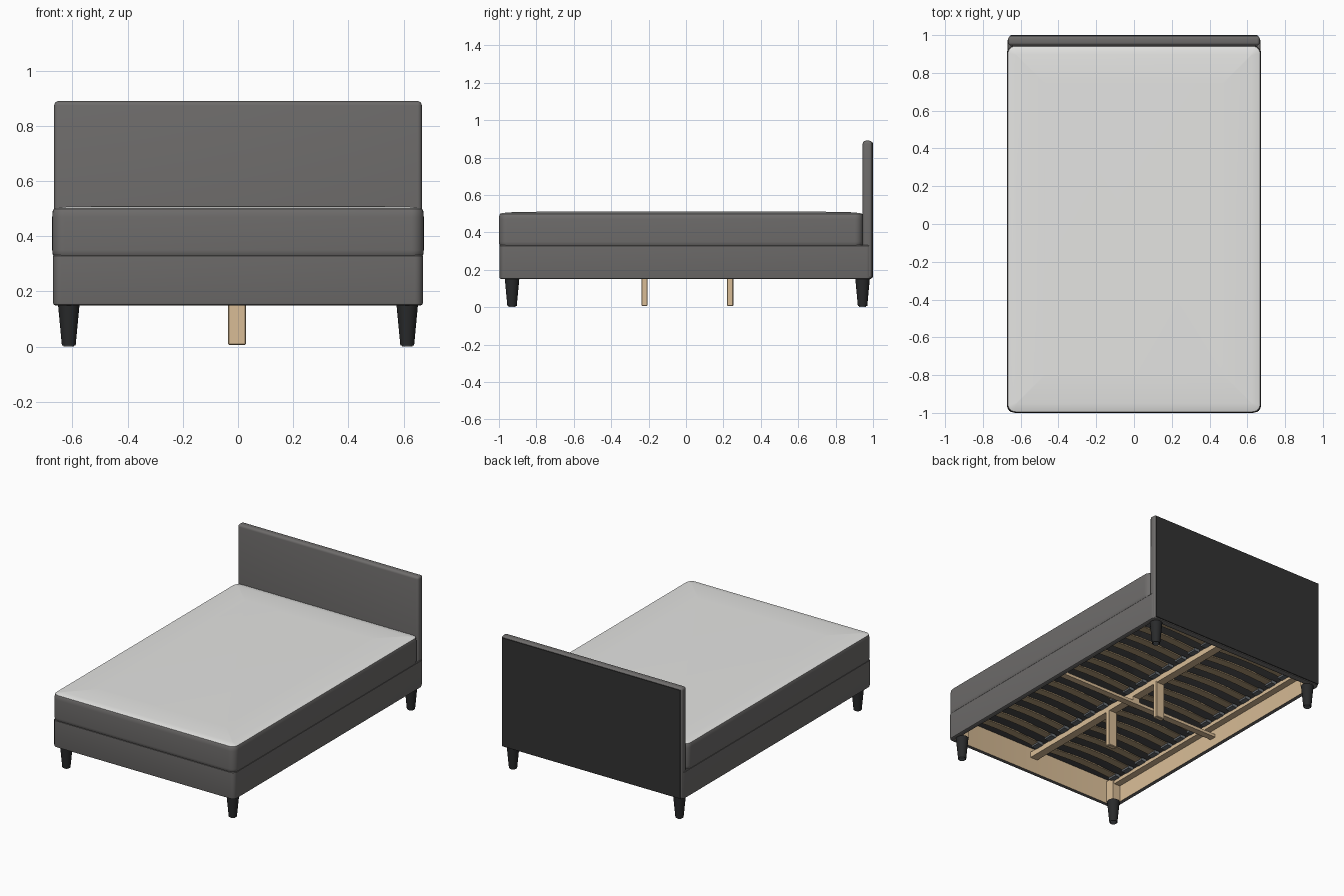
import bpy, bmesh, math

if "Cube" in bpy.data.objects:
    bpy.data.objects.remove(bpy.data.objects["Cube"])


def mat(name, r, g, b):
    m = bpy.data.materials.new(name)
    m.diffuse_color = (r, g, b, 1)
    m.use_nodes = True
    m.node_tree.nodes["Principled BSDF"].inputs["Base Color"].default_value = m.diffuse_color
    return m


FABRIC = mat("grey_fabric", 0.155, 0.149, 0.146)
SHEET = mat("light_mattress_top", 0.78, 0.78, 0.765)
BACKING = mat("dark_backing", 0.032, 0.032, 0.032)
UNDERSIDE = mat("dark_grey_underside", 0.085, 0.085, 0.087)
BLACK = mat("black_leg", 0.022, 0.023, 0.024)
WOOD = mat("pale_wood", 0.69, 0.505, 0.305)
SLAT = mat("brown_slat", 0.45, 0.33, 0.19)
HOLDER = mat("slat_holder_grey", 0.14, 0.155, 0.17)


def finish(bm, name, mats, smooth=None):
    bmesh.ops.recalc_face_normals(bm, faces=bm.faces)
    me = bpy.data.meshes.new(name)
    bm.to_mesh(me)
    bm.free()
    for m in mats:
        me.materials.append(m)
    ob = bpy.data.objects.new(name, me)
    bpy.context.collection.objects.link(ob)
    if smooth:
        bpy.ops.object.select_all(action='DESELECT')
        ob.select_set(True)
        bpy.context.view_layer.objects.active = ob
        bpy.ops.object.shade_smooth_by_angle(angle=math.radians(smooth))
    return ob


def box(name, lo, hi, m, bevel=0, seg=1):
    bm = bmesh.new()
    bmesh.ops.create_cube(bm, size=1)
    for v in bm.verts:
        for i in range(3):
            v.co[i] = lo[i] if v.co[i] < 0 else hi[i]
    if bevel:
        bmesh.ops.bevel(bm, geom=bm.edges[:], offset=bevel, segments=seg,
                        profile=0.5, affect='EDGES')
    return finish(bm, name, [m], 40 if seg > 1 else None)


def rounded_loft(name, half_x, y0, y1, radius, levels, mats, closed=False):
    """Loft rounded rectangles; levels are (inset, z, material of band above)."""
    bm = bmesh.new()
    loops = []
    for inset, z, _ in levels:
        r = max(radius - inset, 0.004)
        hx, a, b = half_x - inset, y0 + inset, y1 - inset
        loop = []
        for k, (cx, cy) in enumerate([(hx - r, b - r), (r - hx, b - r),
                                      (r - hx, a + r), (hx - r, a + r)]):
            for s in range(7):
                t = math.radians(90 * k + 15 * s)
                loop.append(bm.verts.new((cx + r * math.cos(t), cy + r * math.sin(t), z)))
        loops.append(loop)
    n = len(loops[0])
    for i in range(len(levels) if closed else len(levels) - 1):
        lo, hi = loops[i], loops[(i + 1) % len(loops)]
        for j in range(n):
            f = bm.faces.new((lo[j], lo[(j + 1) % n], hi[(j + 1) % n], hi[j]))
            f.material_index = levels[i][2]
    if not closed:
        bm.faces.new(loops[0][::-1]).material_index = 2
        bm.faces.new(loops[-1]).material_index = levels[-1][2]
    return finish(bm, name, mats, 35)


# upholstered frame ring with bare wood on the inside
rounded_loft("bed_frame", 0.670, -0.997, 0.994, 0.03,
             [(0.03, 0.322, 1), (0.03, 0.15, 0), (0.008, 0.15, 0), (0.002, 0.153, 0),
              (0, 0.16, 0), (0, 0.328, 0), (0.003, 0.332, 0)],
             [FABRIC, WOOD], closed=True)

# mattress: grey sides, light top, dark underside
rounded_loft("mattress", 0.673, -1.0, 0.947, 0.045,
             [(0.022, 0.318, 0), (0.006, 0.328, 0), (0.002, 0.333, 0), (0, 0.35, 0),
              (0, 0.47, 0), (0.002, 0.492, 0), (0.006, 0.499, 1), (0.014, 0.502, 1),
              (0.05, 0.507, 1), (0.2, 0.510, 1)],
             [FABRIC, SHEET, UNDERSIDE])

# headboard with dark back panel
box("headboard", (-0.666, 0.945, 0.152), (0.666, 0.996, 0.89), FABRIC, 0.016, 4)
box("headboard_back_panel", (-0.655, 0.992, 0.158), (0.655, 1.0, 0.879), BACKING)

# tapered corner legs, glides and corner blocks
for sx in (-1, 1):
    for sy in (-1, 1):
        x, y = sx * 0.613, -0.93 if sy < 0 else 0.944
        tag = ("left" if sx < 0 else "right") + ("_front" if sy < 0 else "_back")
        for part, r0, r1, z0, z1, m in (("leg_", 0.025, 0.039, 0.005, 0.153, BLACK),
                                        ("glide_", 0.019, 0.019, 0.0, 0.006, HOLDER)):
            bm = bmesh.new()
            bmesh.ops.create_cone(bm, cap_ends=True, segments=32, radius1=r0,
                                  radius2=r1, depth=z1 - z0)
            bmesh.ops.translate(bm, verts=bm.verts, vec=(x, y, (z0 + z1) / 2))
            finish(bm, part + tag, [m], 40)
        box("corner_block_" + tag, (x - 0.03, y - 0.03, 0.152), (x + 0.03, y + 0.03, 0.30), WOOD)

# side ledgers, centre beam, cross beam and centre legs
for sx in (-1, 1):
    xs = sorted((sx * 0.595, sx * 0.642))
    box("side_ledger", (xs[0], -0.905, 0.262), (xs[1], 0.905, 0.288), WOOD)
box("centre_beam", (-0.027, -0.967, 0.25), (0.027, 0.95, 0.288), WOOD)
box("cross_beam", (-0.64, -0.022, 0.205), (0.64, 0.022, 0.225), WOOD)
box("cross_beam_packer", (-0.027, -0.022, 0.22), (0.027, 0.022, 0.252), WOOD)
for y in (-0.222, 0.236):
    box("centre_leg", (-0.036, y - 0.017, 0.006), (0.029, y + 0.017, 0.262), WOOD, 0.004)


# bowed slats in two rows, each seated in end holders
def slat(name, x0, x1, y):
    bm = bmesh.new()
    rings = []
    for i in range(13):
        t = i / 12
        z = 0.291 + 0.016 * math.sin(math.pi * t)
        rings.append([bm.verts.new((x0 + (x1 - x0) * t, y + dy, z + dz))
                      for dy, dz in ((-0.027, 0), (0.027, 0), (0.027, 0.008), (-0.027, 0.008))])
    for a, b in zip(rings, rings[1:]):
        for j in range(4):
            bm.faces.new((a[j], a[(j + 1) % 4], b[(j + 1) % 4], b[j]))
    bm.faces.new(rings[0])
    bm.faces.new(rings[-1][::-1])
    finish(bm, name, [SLAT], 30)


for i in range(15):
    y = -0.88 + 1.76 * i / 14
    for sx in (-1, 1):
        slat("slat", sx * 0.02, sx * 0.625, y)
        for c in (0.045, 0.58):
            xs = sorted((sx * (c - 0.02), sx * (c + 0.02)))
            box("slat_holder", (xs[0], y - 0.032, 0.284), (xs[1], y + 0.032, 0.305), HOLDER)
